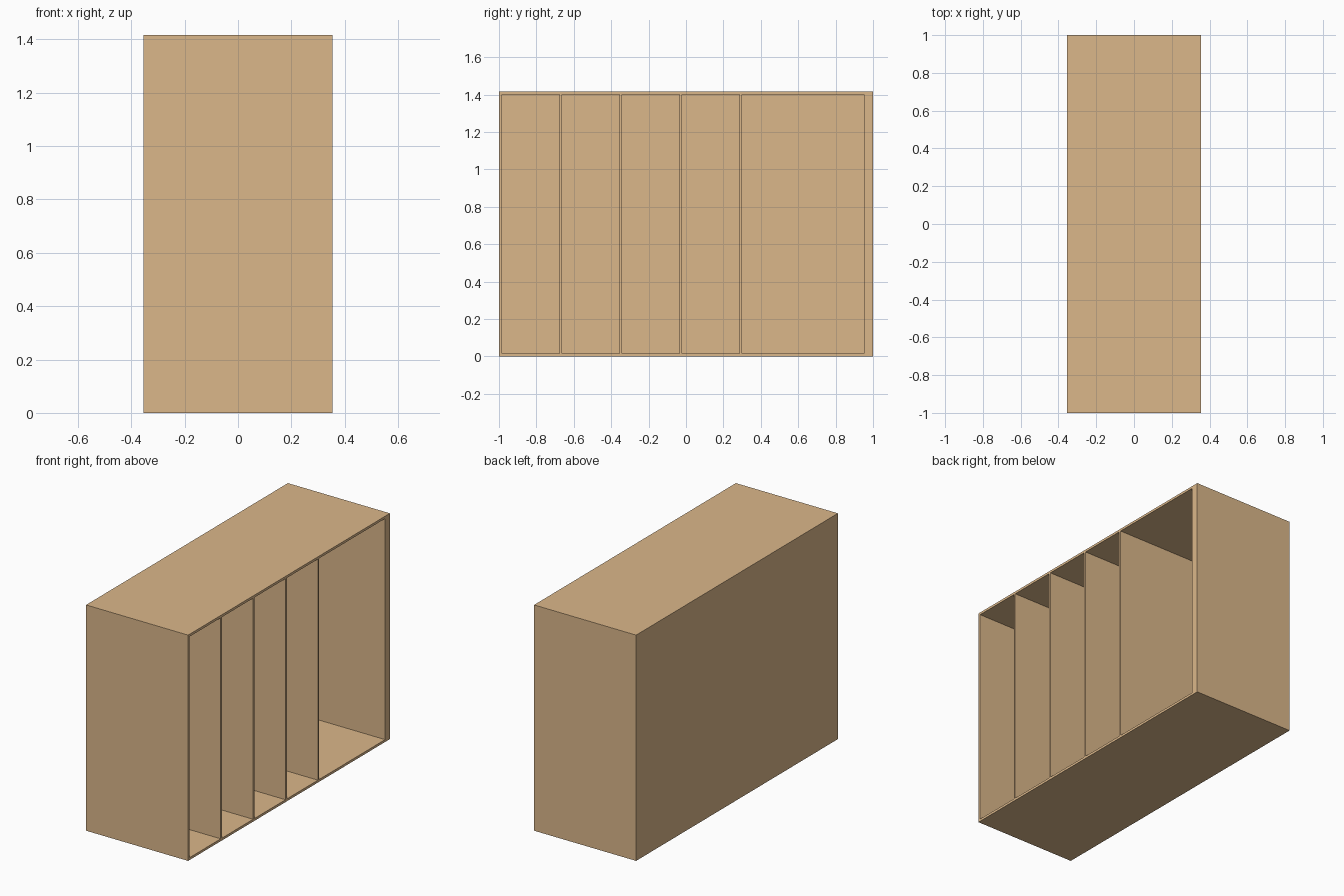
import bpy, bmesh

if "Cube" in bpy.data.objects:
    bpy.data.objects.remove(bpy.data.objects["Cube"])

W, D, H = 0.708, 2.0, 1.416      # depth (x), length (y), height (z)
T = 0.015                        # panel thickness
PITCH, SLOT = 0.321, 0.308       # narrow bay spacing and clear width

# Divider lines along y: four narrow bays, then one wide bay
ys = [-D / 2]
for i in range(4):
    start = -D / 2 + T + i * PITCH
    ys += [start, start + SLOT]
ys += [-D / 2 + T + 4 * PITCH, 0.952, D / 2]
zs = [0, T, H - T, H]

bm = bmesh.new()

# Open side: face frame as a grid, remembering the bay cells
grid = [[bm.verts.new((W / 2, y, z)) for z in zs] for y in ys]
bays = []
for i in range(len(ys) - 1):
    for j in range(len(zs) - 1):
        f = bm.faces.new((grid[i][j], grid[i + 1][j],
                          grid[i + 1][j + 1], grid[i][j + 1]))
        if i % 2 == 1 and j == 1:
            bays.append(f)

# Outer shell: pull the rim back and close it
rim = [e for e in bm.edges if e.is_boundary]
out = bmesh.ops.extrude_edge_only(bm, edges=rim)["geom"]
back = [v for v in out if isinstance(v, bmesh.types.BMVert)]
bmesh.ops.translate(bm, verts=back, vec=(-W, 0, 0))
bmesh.ops.holes_fill(bm, edges=[e for e in bm.edges if e.is_boundary], sides=0)

# Bays: push each cell in, leaving a thin back panel
for f in bmesh.ops.extrude_discrete_faces(bm, faces=bays)["faces"]:
    bmesh.ops.translate(bm, verts=f.verts, vec=(-(W - T), 0, 0))

bmesh.ops.recalc_face_normals(bm, faces=bm.faces)
mesh = bpy.data.meshes.new("shelf_cabinet")
bm.to_mesh(mesh)
bm.free()

cabinet = bpy.data.objects.new("shelf_cabinet", mesh)
bpy.context.collection.objects.link(cabinet)

wood = bpy.data.materials.new("light_wood")
wood.diffuse_color = (0.71, 0.475, 0.255, 1)
wood.use_nodes = True
wood.node_tree.nodes["Principled BSDF"].inputs["Base Color"].default_value = wood.diffuse_color
mesh.materials.append(wood)
